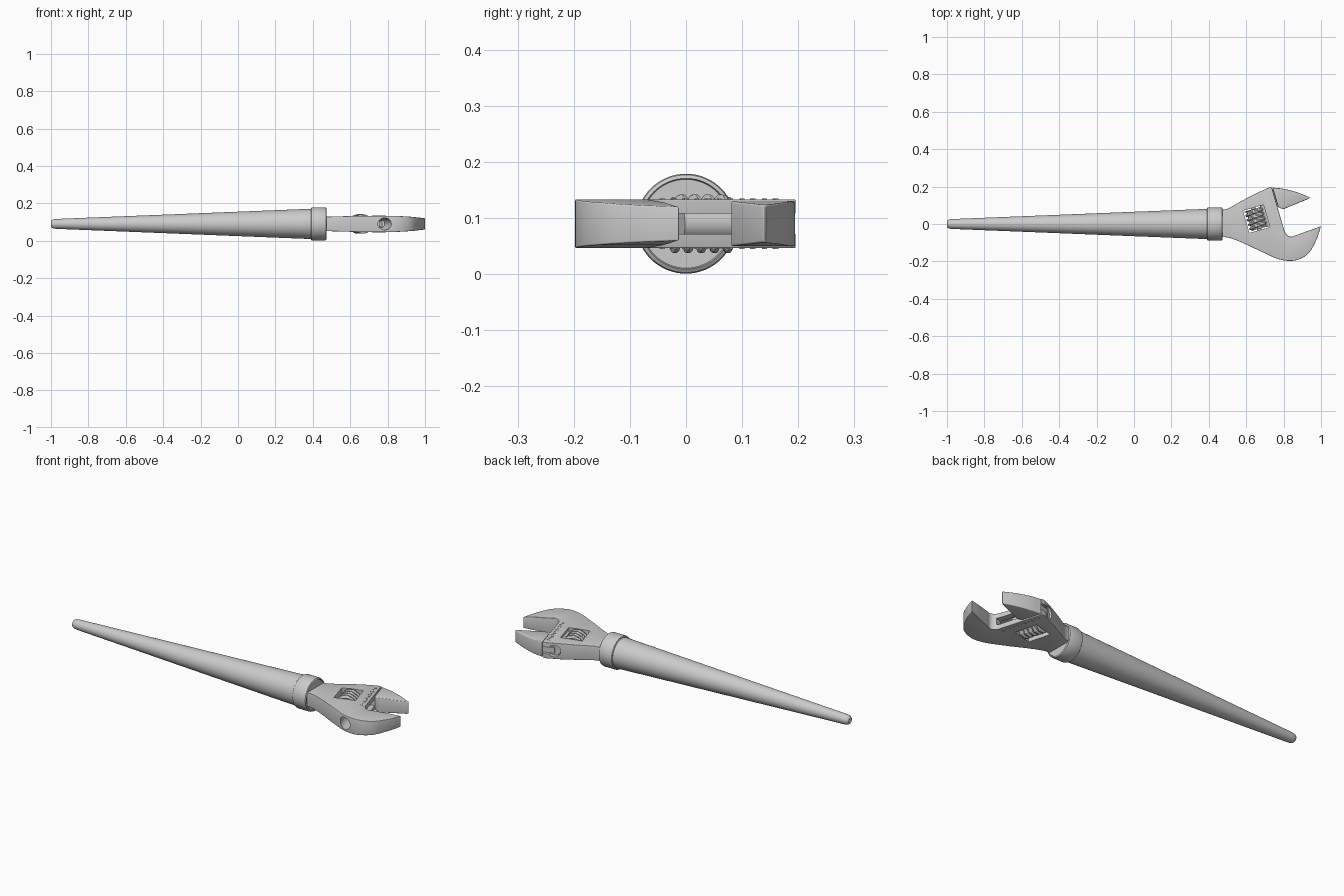
import bpy, bmesh
from math import sin, cos, pi, radians
from mathutils import Matrix, Vector

if "Cube" in bpy.data.objects:
    bpy.data.objects.remove(bpy.data.objects["Cube"])

ZC = 0.09
# local frame of the jaw slide: x points out of the slide face, y runs along the bore
FRAME = Matrix.Translation((0.73, 0, ZC)) @ Matrix.Rotation(radians(16), 4, 'Z')


def to_object(bm, name, matrix=Matrix()):
    bmesh.ops.recalc_face_normals(bm, faces=bm.faces[:])
    bm.transform(matrix)
    me = bpy.data.meshes.new(name)
    bm.to_mesh(me)
    bm.free()
    ob = bpy.data.objects.new(name, me)
    bpy.context.collection.objects.link(ob)
    return ob


def finish(ob, angle=30):
    bpy.ops.object.select_all(action='DESELECT')
    ob.select_set(True)
    bpy.context.view_layer.objects.active = ob
    for m in list(ob.modifiers):
        bpy.ops.object.modifier_apply(modifier=m.name)
    bpy.ops.object.shade_smooth_by_angle(angle=radians(angle))


def bevel(ob, width, segments=3):
    m = ob.modifiers.new("bevel", 'BEVEL')
    m.width, m.segments = width, segments
    m.limit_method, m.angle_limit = 'ANGLE', radians(35)


def cut(ob, cutter):
    m = ob.modifiers.new("cut", 'BOOLEAN')
    m.operation, m.solver, m.object = 'DIFFERENCE', 'EXACT', cutter
    cutter.hide_render = True


def box(name, lo, hi):
    bm = bmesh.new()
    bmesh.ops.create_cube(bm, size=1)
    lo, hi = Vector(lo), Vector(hi)
    bm.transform(Matrix.Translation((lo + hi) / 2) @ Matrix.Diagonal((*(hi - lo), 1)))
    return to_object(bm, name, FRAME)


def rod(name, r, y0, y1):
    bm = bmesh.new()
    bmesh.ops.create_cone(bm, cap_ends=True, segments=40, radius1=r, radius2=r, depth=y1 - y0)
    bm.transform(Matrix.Translation((0, (y0 + y1) / 2, 0)) @ Matrix.Rotation(pi / 2, 4, 'X'))
    return to_object(bm, name, FRAME)


def lathe(name, prof, seg=64):
    bm = bmesh.new()
    vs = [bm.verts.new((x, 0, r)) for x, r in prof]
    es = [bm.edges.new(p) for p in zip(vs, vs[1:])]
    bmesh.ops.spin(bm, geom=vs + es, cent=(0, 0, 0), axis=(1, 0, 0), angle=2 * pi, steps=seg)
    bmesh.ops.remove_doubles(bm, verts=bm.verts[:], dist=1e-5)
    return to_object(bm, name, Matrix.Translation((0, 0, ZC)))


def smooth(pts, n=6):
    """Catmull-Rom curve through the points"""
    p = [Vector(q) for q in pts]
    p = [2 * p[0] - p[1]] + p + [2 * p[-1] - p[-2]]
    out = []
    for a, b, c, d in zip(p, p[1:], p[2:], p[3:]):
        for i in range(n):
            t = i / n
            out.append(0.5 * (2 * b + (c - a) * t + (2 * a - 5 * b + 4 * c - d) * t * t
                              + (3 * b - a - 3 * c + d) * t ** 3))
    return out + [p[-2]]


def plate(name, outline, taper):
    """Extruded outline whose half thickness follows taper = [(x, half), ...]"""
    bm = bmesh.new()
    f = bm.faces.new([bm.verts.new((p[0], p[1], -1)) for p in outline])
    ext = bmesh.ops.extrude_face_region(bm, geom=[f])
    for v in ext['geom']:
        if isinstance(v, bmesh.types.BMVert):
            v.co.z = 1
    for x, _ in taper[1:-1]:
        bmesh.ops.bisect_plane(bm, geom=bm.verts[:] + bm.edges[:] + bm.faces[:], dist=1e-5,
                               plane_co=(x, 0, 0), plane_no=(1, 0, 0))
    for v in bm.verts:
        for (x0, h0), (x1, h1) in zip(taper, taper[1:]):
            if v.co.x <= x1 or x1 == taper[-1][0]:
                t = min(1, max(0, (v.co.x - x0) / (x1 - x0)))
                v.co.z *= h0 + (h1 - h0) * t
                break
    return to_object(bm, name, Matrix.Translation((0, 0, ZC)))


# Tapered handle and collar
finish(lathe("handle", [(-1, 0), (-1, .014), (-.996, .020), (-.988, .0245), (-.97, .0265),
                        (.395, .081), (.395, 0)]))
finish(lathe("collar", [(.39, 0), (.39, .083), (.393, .087), (.399, .089), (.464, .089), (.470, .087),
                        (.474, .081), (.470, .079), (.470, 0)]))

# Head with fixed jaw
upper = smooth([(.46, .075), (.50, .082), (.56, .115), (.63, .152), (.69, .181), (.72, .194), (.737, .195)])
throat = smooth([(.799, -.02), (.812, -.052), (.838, -.068), (.872, -.058)])
back = smooth([(1.0, -.012), (.975, -.085), (.93, -.16), (.86, -.195), (.78, -.19),
               (.69, -.152), (.59, -.105), (.51, -.074), (.46, -.07)])
head = plate("head_with_fixed_jaw", upper + throat + back,
             [(.46, .038), (.65, .0435), (.84, .0435), (.93, .038), (1.0, .030)])
bevel(head, .006)
cutters = [rod("bore_cutter", .032, -.4, .4),
           box("slot_cutter", (0, -.075, -.018), (.1, .4, .018)),
           box("window_cutter", (-.122, -.015, -.2), (-.008, .109, .2))]
for c in cutters:
    cut(head, c)
finish(head)
for c in cutters:
    bpy.data.objects.remove(c)

# Sliding jaw with its web and rack
jaw = plate("sliding_jaw",
            smooth([(.740, .195), (.80, .188), (.87, .170), (.942, .142)])
            + [Vector((.932, .134)), Vector((.80, .080)), Vector((.785, .084)), Vector((.771, .090))],
            [(.74, .041), (.80, .040), (.95, .033)])
bevel(jaw, .004)
finish(jaw)
finish(box("jaw_web", (0, .08, -.0155), (.075, .178, .0155)))
finish(rod("jaw_rack", .029, -.01, .168))

# Knurled worm screw in the window
SEG, ROWS, Y0, Y1 = 72, 40, -.008, .102
bm = bmesh.new()
rings = []
for j in range(ROWS + 1):
    t = j / ROWS
    ring = []
    for i in range(SEG):
        a = 2 * pi * i / SEG
        thread = max(0, min(1, .5 + .9 * cos(2 * pi * 4.5 * t + a)))
        r = .041 + .011 * thread
        ring.append(bm.verts.new((-.065 + r * cos(a), Y0 + (Y1 - Y0) * t, r * sin(a))))
    rings.append(ring)
for p, q in zip(rings, rings[1:]):
    for i in range(SEG):
        k = (i + 1) % SEG
        bm.faces.new((p[i], p[k], q[k], q[i]))
bm.faces.new(rings[0])
bm.faces.new(rings[-1])
finish(to_object(bm, "worm_screw", FRAME), 40)
pin = rod("worm_pin", .012, -.03, .125)
pin.data.transform(FRAME @ Matrix.Translation((-.065, 0, 0)) @ FRAME.inverted())
finish(pin)

# Graduation marks along the slide on both faces
for side, s in (("top", 1), ("bottom", -1)):
    for i in range(11):
        y = -.055 + i * .021
        w = .010 if i % 2 else .016
        z = sorted((s * .040, s * .0452))
        box(f"graduation_{side}_{i}", (.046 - w, y - .003, z[0]), (.046, y + .003, z[1]))
